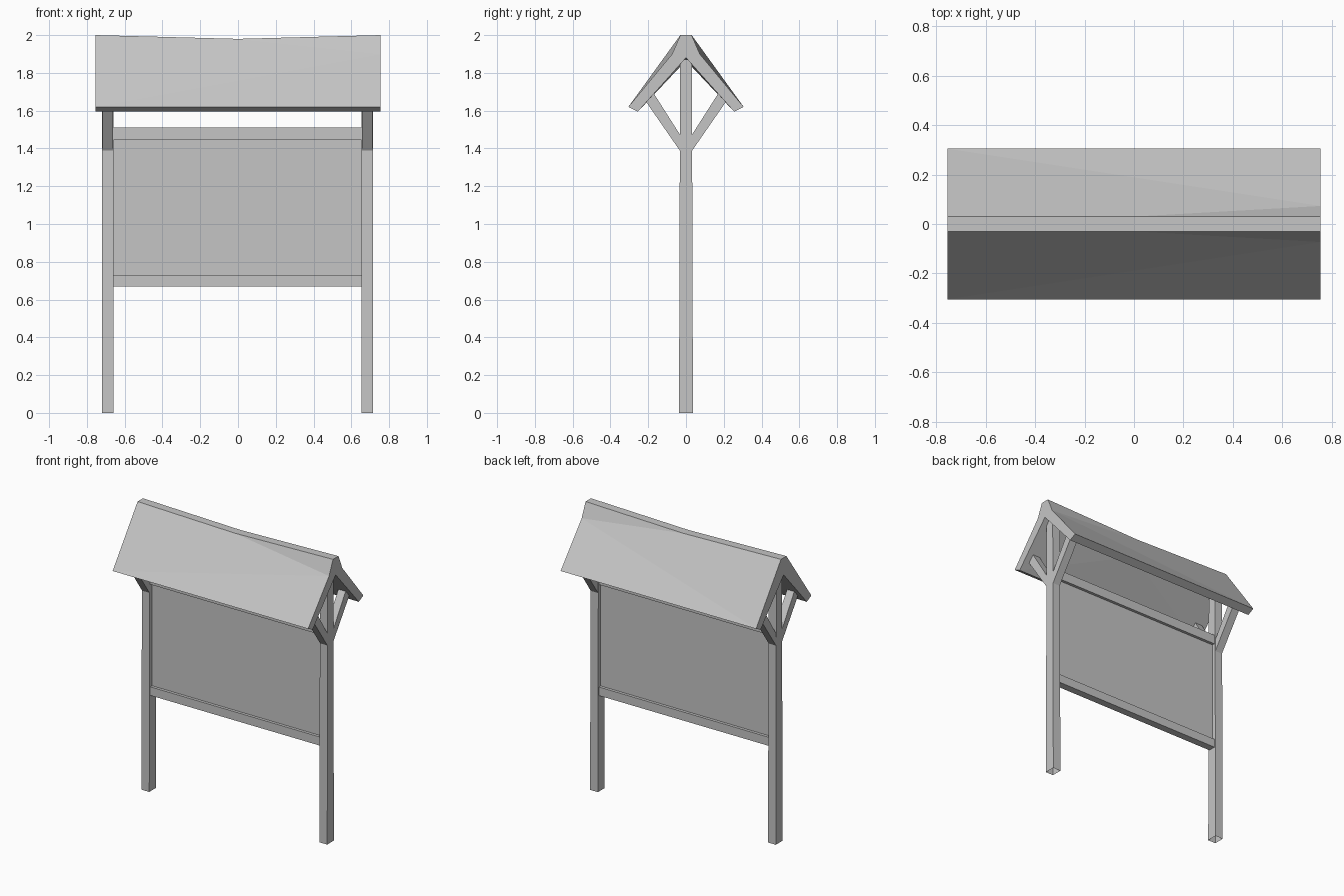
import bpy
import bmesh

if "Cube" in bpy.data.objects:
    bpy.data.objects.remove(bpy.data.objects["Cube"], do_unlink=True)

GREY = (0.56, 0.56, 0.56, 1)
mat = bpy.data.materials.new("weathered grey")
mat.use_nodes = True
mat.diffuse_color = GREY
mat.node_tree.nodes["Principled BSDF"].inputs["Base Color"].default_value = GREY


def finish(name, bm):
    bmesh.ops.recalc_face_normals(bm, faces=bm.faces)
    mesh = bpy.data.meshes.new(name)
    bm.to_mesh(mesh)
    bm.free()
    mesh.materials.append(mat)
    obj = bpy.data.objects.new(name, mesh)
    bpy.context.collection.objects.link(obj)
    return obj


def beam(name, x0, x1, outline):
    """Extrude a y/z outline from x0 to x1."""
    bm = bmesh.new()
    face = bm.faces.new([bm.verts.new((x0, y, z)) for y, z in outline])
    grown = bmesh.ops.extrude_face_region(bm, geom=[face], use_keep_orig=True)
    for v in grown["geom"]:
        if isinstance(v, bmesh.types.BMVert):
            v.co.x = x1
    return finish(name, bm)


def box(name, x0, x1, half_depth, z0, z1):
    d = half_depth
    return beam(name, x0, x1, [(-d, z0), (d, z0), (d, z1), (-d, z1)])


# Posts, slightly tapered and open underneath, with a brace to each eave
for side, x0, x1 in (("right", -0.72, -0.66), ("left", 0.655, 0.715)):
    post = beam(side + "_post", x0, x1,
                [(-0.037, 0), (0.037, 0), (0.031, 1.87), (-0.031, 1.87)])
    bm = bmesh.new()
    bm.from_mesh(post.data)
    base = [f for f in bm.faces if all(v.co.z < 0.01 for v in f.verts)]
    bmesh.ops.delete(bm, geom=base, context="FACES_ONLY")
    bm.to_mesh(post.data)
    bm.free()
    for end, s in (("front", -1), ("back", 1)):
        beam(f"{side}_{end}_brace", x0 + 0.002, x1 - 0.002,
             [(s * 0.03, 1.385), (s * 0.21, 1.645),
              (s * 0.17, 1.69), (s * 0.03, 1.47)])

# Notice panel between two rails
box("lower_rail", -0.66, 0.655, 0.026, 0.67, 0.73)
box("upper_rail", -0.66, 0.655, 0.026, 1.445, 1.51)
box("notice_panel", -0.66, 0.655, 0.006, 0.73, 1.445)

# Sagging gable roof with a flat ridge and a dented left end
bm = bmesh.new()
E = 0.755
peak = {x: bm.verts.new((x, 0, z)) for x, z in ((-E, 1.88), (0, 1.865), (E, 1.88))}
ridges = []
for s in (-1, 1):
    ridge = {x: bm.verts.new((x, s * 0.03, z)) for x, z in ((-E, 2), (0, 1.98), (E, 2))}
    eave = {x: bm.verts.new((x, s * 0.305, 1.62)) for x in (-E, E)}
    under = {x: bm.verts.new((x, s * 0.255, 1.595)) for x in (-E, E)}
    dent = bm.verts.new((E, s * 0.073, 1.9))
    for face in (
        (ridge[-E], eave[-E], dent), (ridge[-E], dent, ridge[0]),
        (ridge[0], dent, ridge[E]), (eave[-E], eave[E], dent),
        (eave[-E], under[-E], under[E], eave[E]),
        (peak[-E], under[-E], peak[0]), (peak[0], under[-E], under[E]),
        (peak[0], under[E], peak[E]),
        (peak[-E], ridge[-E], eave[-E], under[-E]),
        (peak[E], ridge[E], dent), (peak[E], dent, eave[E], under[E]),
    ):
        bm.faces.new(face)
    ridges.append(ridge)
front, back = ridges
for a, b in ((-E, 0), (0, E)):
    bm.faces.new((front[a], front[b], back[b], back[a]))
for x in (-E, E):
    bm.faces.new((peak[x], front[x], back[x]))
finish("gable_roof", bm)
